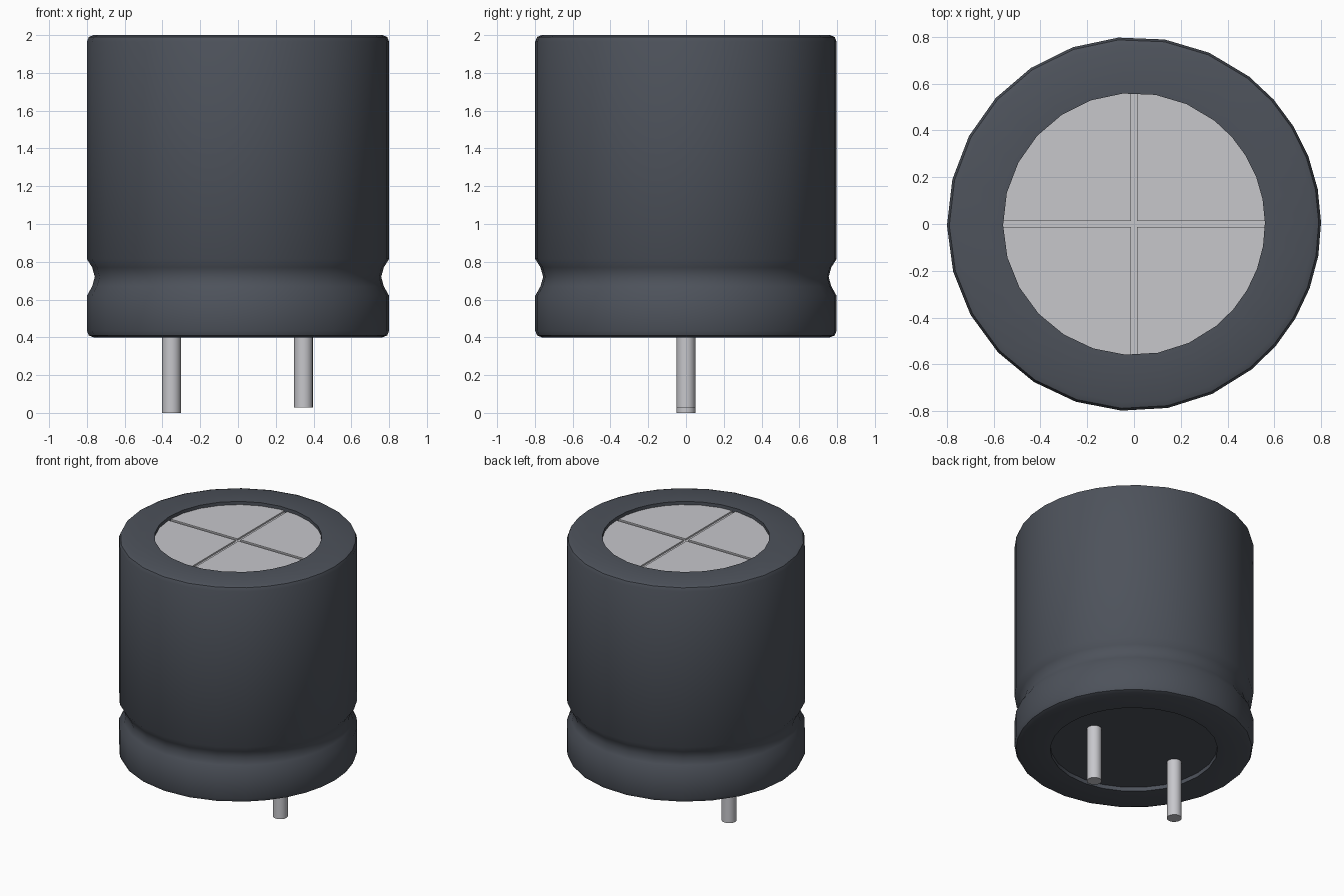
import bpy, bmesh
from math import cos, sin, radians

if "Cube" in bpy.data.objects:
    bpy.data.objects.remove(bpy.data.objects["Cube"], do_unlink=True)


def material(name, rgb):
    mat = bpy.data.materials.new(name)
    mat.use_nodes = True
    mat.diffuse_color = (*rgb, 1)
    mat.node_tree.nodes["Principled BSDF"].inputs["Base Color"].default_value = (*rgb, 1)
    return mat


sleeve_grey = material("sleeve grey", (0.075, 0.085, 0.105))
silver = material("silver", (0.57, 0.57, 0.60))

# Facet angles: wide facets around most of the can, finer ones towards +x
COARSE, FINE = 18, 10
angles = [52 + 257 * i / COARSE for i in range(COARSE)]
angles += [309 + 103 * i / FINE for i in range(FINE)]


def lathe(name, profile, mat, degrees, centre_x=0):
    """Revolve (radius, z) points around an upright axis."""
    bm = bmesh.new()
    rings = [[bm.verts.new((centre_x + r * cos(radians(a)), r * sin(radians(a)), z))
              for a in degrees] for r, z in profile]
    n = len(degrees)
    for low, high in zip(rings, rings[1:]):
        for i in range(n):
            j = (i + 1) % n
            bm.faces.new((low[i], low[j], high[j], high[i]))
    # Cap the two ends so the part is a closed solid
    bm.faces.new(list(reversed(rings[0])))
    bm.faces.new(rings[-1])
    bmesh.ops.recalc_face_normals(bm, faces=bm.faces)
    mesh = bpy.data.meshes.new(name)
    bm.to_mesh(mesh)
    bm.free()
    mesh.materials.append(mat)
    obj = bpy.data.objects.new(name, mesh)
    bpy.context.collection.objects.link(obj)
    return obj


def smooth(obj, degrees=35):
    bpy.ops.object.select_all(action="DESELECT")
    obj.select_set(True)
    bpy.context.view_layer.objects.active = obj
    bpy.ops.object.shade_smooth_by_angle(angle=radians(degrees))


# Sleeve: recessed base, rounded rims, crimped waist, recessed top
sleeve = lathe("sleeve", [
    (0.56, 0.43), (0.56, 0.40),
    (0.765, 0.40), (0.79, 0.41), (0.80, 0.435),
    (0.80, 0.62), (0.772, 0.67), (0.758, 0.72), (0.772, 0.77), (0.80, 0.815),
    (0.80, 1.965), (0.79, 1.99), (0.765, 2.0),
    (0.56, 2.0), (0.56, 1.95)], sleeve_grey, angles)
smooth(sleeve)

# Metal top, scored with a cross
metal_top = lathe("metal_top", [(0.56, 1.955), (0.56, 1.976)], silver, angles)
for axis in (0, 1):
    bpy.ops.mesh.primitive_cube_add(size=1, location=(0, 0, 1.985))
    cutter = bpy.context.object
    cutter.name = "score_cutter"
    scale = [0.024, 0.024, 0.04]
    scale[axis] = 1.4
    cutter.scale = scale
    cutter.hide_render = True
    cutter.hide_set(True)
    cutter.display_type = "WIRE"
    cut = metal_top.modifiers.new("score", "BOOLEAN")
    cut.operation = "DIFFERENCE"
    cut.object = cutter

# Apply the cuts and drop the cutters
bpy.context.view_layer.update()
scored = bpy.data.meshes.new_from_object(
    metal_top.evaluated_get(bpy.context.evaluated_depsgraph_get()))
metal_top.modifiers.clear()
metal_top.data = scored
for obj in [o for o in bpy.data.objects if o.name.startswith("score_cutter")]:
    bpy.data.objects.remove(obj, do_unlink=True)

# Pins: the right one is slightly longer
pin_angles = [i * 360 / 16 for i in range(16)]
for name, x, foot in (("right_pin", -0.352, 0.0), ("left_pin", 0.347, 0.028)):
    smooth(lathe(name, [(0.05, foot), (0.05, 0.45)], silver, pin_angles, x))
